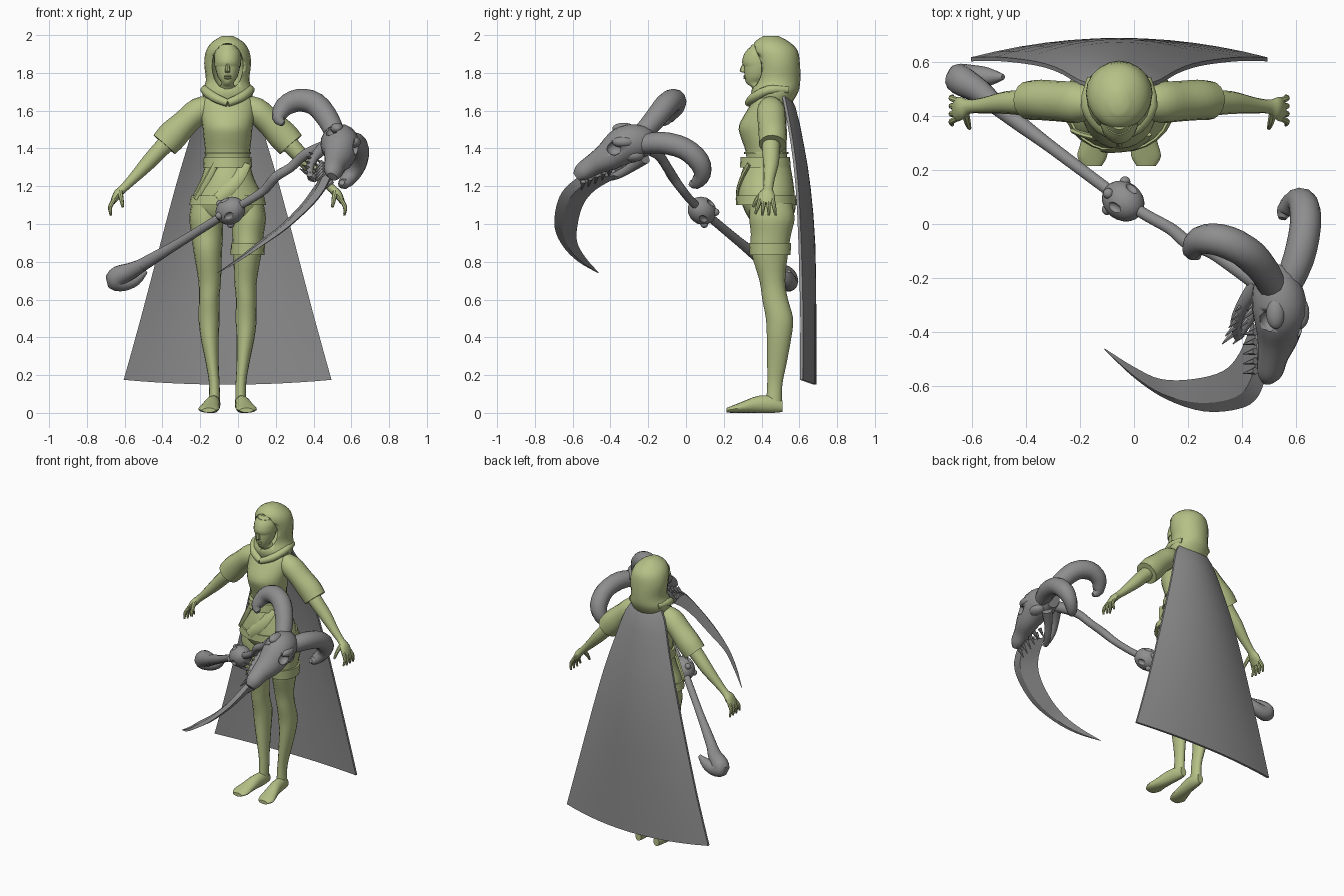
import bpy, bmesh, math
from mathutils import Vector, Matrix

cube = bpy.data.objects.get("Cube")
if cube:
    bpy.data.objects.remove(cube, do_unlink=True)

CX = -0.055            # centre line of the figure
X, Y, Z = Vector((1, 0, 0)), Vector((0, 1, 0)), Vector((0, 0, 1))


def material(name, colour):
    mat = bpy.data.materials.new(name)
    mat.use_nodes = True
    mat.diffuse_color = colour
    mat.node_tree.nodes["Principled BSDF"].inputs["Base Color"].default_value = colour
    return mat


GREEN = material("olive_green", (0.46, 0.53, 0.24, 1))
GREY = material("stone_grey", (0.27, 0.27, 0.27, 1))


def finish(name, bm, mat, angle=40):
    bmesh.ops.recalc_face_normals(bm, faces=bm.faces)
    mesh = bpy.data.meshes.new(name)
    bm.to_mesh(mesh)
    bm.free()
    mesh.materials.append(mat)
    obj = bpy.data.objects.new(name, mesh)
    bpy.context.collection.objects.link(obj)
    activate(obj)
    bpy.ops.object.shade_smooth_by_angle(angle=math.radians(angle))
    return obj


def activate(obj):
    bpy.ops.object.select_all(action='DESELECT')
    obj.select_set(True)
    bpy.context.view_layer.objects.active = obj


def skin(name, loops, mat, angle=40):
    """Join equal closed loops of points into a capped skin."""
    bm = bmesh.new()
    rows = [[bm.verts.new(p) for p in loop] for loop in loops]
    n = len(rows[0])
    for low, high in zip(rows, rows[1:]):
        for i in range(n):
            j = (i + 1) % n
            bm.faces.new((low[i], low[j], high[j], high[i]))
    bm.faces.new(rows[0])
    bm.faces.new(rows[-1])
    return finish(name, bm, mat, angle)


def spline(rows, steps):
    """Smooth interpolation through rows of numbers."""
    out = []
    for i in range(len(rows) - 1):
        a, b, c, d = rows[max(i - 1, 0)], rows[i], rows[i + 1], rows[min(i + 2, len(rows) - 1)]
        for k in range(steps):
            t = k / steps
            out.append([q + t / 2 * (r - p + t * (2 * p - 5 * q + 4 * r - s + t * (3 * (q - r) + s - p)))
                        for p, q, r, s in zip(a, b, c, d)])
    return out + [list(rows[-1])]


def sweep(name, rings, mat, n=16, ref=X, axis=None, steps=3):
    """Elliptical rings (x, y, z, radius along ref, radius across) along a path."""
    rings = spline(rings, steps)
    centres = [Vector(r[:3]) for r in rings]
    loops = []
    for i, r in enumerate(rings):
        tangent = axis or (centres[min(i + 1, len(rings) - 1)] - centres[max(i - 1, 0)]).normalized()
        side = (ref - tangent * ref.dot(tangent)).normalized()
        across = tangent.cross(side)
        loops.append([centres[i] + side * r[3] * math.cos(math.tau * k / n)
                      + across * r[4] * math.sin(math.tau * k / n) for k in range(n)])
    return skin(name, loops, mat)


def tube(name, rings, mat, n=14, ref=X):
    """Round tube from (x, y, z, radius)."""
    return sweep(name, [(*r, r[3]) for r in rings], mat, n, ref)


def body(name, rings, **kw):
    """Stack of level rings (y, z, rx, ry) on the centre line."""
    return sweep(name, [(CX, y, z, a, b) for y, z, a, b in rings], GREEN, axis=Z, **kw)


def flip(s, rings):
    return [(CX + s * r[0], *r[1:]) for r in rings]


def ball(name, loc, size, mat, turn=None):
    bm = bmesh.new()
    frame = turn.to_matrix().to_4x4() if turn else Matrix()
    bmesh.ops.create_uvsphere(bm, u_segments=20, v_segments=12, radius=1,
                              matrix=Matrix.Translation(loc) @ frame @ Matrix.Diagonal((*size, 1)))
    return finish(name, bm, mat)


def carve(obj, cutter):
    mod = obj.modifiers.new("hollow", 'BOOLEAN')
    mod.operation, mod.object, mod.solver = 'DIFFERENCE', cutter, 'EXACT'
    cutter.hide_render = True
    activate(obj)
    bpy.ops.object.modifier_apply(modifier=mod.name)
    bpy.data.objects.remove(cutter, do_unlink=True)


# Head, visor, nose, lips and hood
body("head", [(.42, 1.66, .05, .05), (.41, 1.72, .045, .06), (.37, 1.745, .032, .05), (.38, 1.78, .053, .07),
              (.39, 1.84, .067, .082), (.4, 1.9, .067, .085), (.41, 1.95, .045, .06)], n=20)
body("visor", [(.39, 1.835, .07, .086), (.39, 1.86, .072, .093), (.4, 1.9, .071, .092), (.41, 1.93, .06, .08)], n=20)
sweep("nose", [(CX, .31, 1.85, .008, .01), (CX, .3, 1.81, .014, .016), (CX, .32, 1.8, .01, .008)], GREEN, 8, axis=Z)
for part, z in (("upper_lip", 1.783), ("lower_lip", 1.772)):
    ball(part, (CX, .315, z), (.02, .012, .006), GREEN)
hood = body("hood", [(.46, 1.64, .12, .1), (.47, 1.7, .135, .125), (.485, 1.76, .115, .12), (.485, 1.85, .124, .118),
                     (.47, 1.92, .113, .12), (.455, 1.965, .08, .09), (.45, 1.995, .03, .04)], n=20)
carve(hood, ball("face_opening", (CX, .37, 1.835), (.086, .125, .122), GREEN))
for s in (-1, 1):
    tube("collar_fold", flip(s, [(0, .33, 1.64, .02), (.07, .36, 1.67, .025), (.12, .44, 1.71, .024),
                                 (.1, .54, 1.71, .02)]), GREEN, 10, Z)

# Torso, belts and skirt
body("tunic", [(.43, 1.3, .115, .11), (.425, 1.38, .118, .108), (.41, 1.46, .127, .12), (.405, 1.52, .133, .125),
               (.43, 1.6, .145, .108), (.445, 1.66, .135, .085), (.45, 1.7, .07, .06)], n=24)
body("waist_belt", [(.42, 1.3, .13, .135), (.42, 1.355, .126, .13)], n=24, steps=1)
body("chest_seam", [(.425, 1.37, .123, .118), (.425, 1.38, .123, .118)], n=24, steps=1)
body("skirt", [(.43, 1.32, .118, .12), (.425, 1.24, .14, .14), (.425, 1.16, .18, .15), (.425, 1.1, .196, .153)], n=24)
body("hip_belt", [(.425, 1.1, .204, .16), (.425, 1.15, .192, .158)], n=24, steps=1)
body("hips", [(.44, 1.02, .12, .1), (.445, 1.06, .185, .13), (.435, 1.12, .185, .145)], n=24)


def sash(name, start, end, width):
    """Flat band laid across the skirt from one angle to another."""
    rings = []
    for k in range(5):
        t = k / 4
        ang = math.radians(start + (end - start) * t)
        z = 1.32 - .19 * t
        rings.append((CX + (.125 + .065 * t) * math.cos(ang), .425 - (.125 + .03 * t) * math.sin(ang), z, width, .012))
    sweep(name, rings, GREEN, 8)


sash("front_sash", 45, 105, .035)
sash("side_sash", 120, 150, .02)

# Legs, feet, arms and hands
for s, side in ((-1, "right"), (1, "left")):
    sweep(side + "_leg", flip(s, [(.11, .45, 1.11, .08, .11), (.115, .455, 1.03, .088, .12), (.108, .45, .95, .084, .107),
                                  (.105, .443, .85, .075, .098), (.095, .457, .7, .06, .068), (.098, .472, .6, .054, .068),
                                  (.098, .495, .5, .056, .072), (.095, .493, .4, .048, .065), (.08, .48, .25, .033, .05),
                                  (.07, .47, .15, .028, .04), (.07, .465, .04, .03, .042)]), GREEN, axis=Z)
    sweep(side + "_foot", flip(s, [(.07, .51, .035, .022, .03), (.072, .46, .045, .034, .045), (.08, .38, .045, .04, .045),
                                   (.093, .3, .03, .05, .03), (.1, .25, .02, .055, .02), (.1, .215, .014, .035, .012)]),
          GREEN, axis=-Y)
    sweep(side + "_sleeve", flip(s, [(.08, .445, 1.62, .05, .06), (.15, .45, 1.6, .075, .07), (.22, .455, 1.54, .075, .07),
                                     (.29, .46, 1.47, .075, .08), (.335, .458, 1.42, .072, .076)]), GREEN, ref=Y)
    sweep(side + "_arm", flip(s, [(.29, .455, 1.46, .05, .05), (.35, .45, 1.4, .047, .045), (.42, .45, 1.325, .042, .04),
                                  (.5, .44, 1.24, .03, .028), (.555, .435, 1.185, .026, .022), (.58, .43, 1.16, .04, .024),
                                  (.6, .425, 1.13, .045, .017), (.61, .425, 1.11, .035, .012)]), GREEN, 12, Y)
    for k in range(4):
        base, tip = .458 - .022 * k, .475 - .036 * k
        tube(side + "_finger", flip(s, [(.6, base, 1.13, .012), (.622, (base + tip) / 2, 1.09, .011),
                                        (.618, tip, 1.045 + .008 * (k == 3), .006)]), GREEN, 8, Y)
    tube(side + "_thumb", flip(s, [(.57, .41, 1.17, .015), (.562, .375, 1.13, .012), (.555, .355, 1.09, .007)]), GREEN, 8, Y)
sweep("thigh_band", flip(1, [(.105, .445, .835, .09, .108), (.108, .445, .9, .09, .112)]), GREEN, 20, axis=Z, steps=1)

# Cape: bowed rows of (z, half width, edge y, centre y)
rows = spline([(1.71, .09, .515, .525), (1.62, .15, .535, .58), (1.42, .21, .57, .625), (1.2, .275, .595, .66),
               (.9, .355, .61, .685), (.5, .46, .62, .69), (.175, .55, .618, .69)], 2)
cape = []
for z, half, edge, mid in rows:
    arc = []
    for k in range(13):
        u = k / 6 - 1
        bow = 1 - u * u
        sag = .025 * bow * (1.7 - z) / 1.5
        arc.append(Vector((CX + half * u, edge + (mid - edge) * bow, z - sag)))
    cape.append(arc + [p - Y * .015 for p in reversed(arc)])
skin("cape", cape, GREY)

# Scythe shaft with hooked pommel and a hollow knot
tube("lower_shaft", [(-.53, .455, .77, .036), (-.42, .37, .835, .03), (-.3, .28, .907, .024), (-.04, .085, 1.07, .022)], GREY, ref=Z)
tube("pommel_hook", [(-.5, .43, .785, .033), (-.57, .49, .75, .045), (-.63, .525, .725, .055), (-.645, .54, .7, .055),
                     (-.6, .545, .69, .045), (-.54, .545, .71, .035), (-.485, .545, .75, .01)], GREY, ref=Y)
tube("upper_shaft", [(-.04, .085, 1.07, .022), (.05, .03, 1.12, .022), (.14, -.02, 1.18, .023), (.2, -.07, 1.25, .026),
                     (.28, -.1, 1.3, .025), (.36, -.15, 1.37, .028), (.5, -.24, 1.42, .04)], GREY, ref=Z)
along = Vector((.51, -.385, .32))
turn = along.to_track_quat('Z', 'Y')
knot_at = Vector((-.04, .085, 1.07))
knot = ball("shaft_knot", knot_at, (.072, .072, .085), GREY, turn)
for k in range(4):
    ang = math.tau * k / 4 + .6
    out = turn @ Vector((math.cos(ang), math.sin(ang), .25))
    carve(knot, ball("knot_hole", knot_at + out * .075, (.02, .02, .03), GREY, turn))
    ball("knot_stud", knot_at + turn @ Vector((math.sin(ang + .8), math.cos(ang + .8), -.6)) * .062, (.02, .02, .02), GREY)

# Horned skull with eye sockets, jaw and teeth
crown = Vector((.6, 0, .75))
skull = sweep("skull", [(.53, -.17, 1.41, .05, .05), (.53, -.23, 1.43, .09, .09), (.54, -.32, 1.42, .105, .1),
                        (.535, -.41, 1.36, .075, .085), (.515, -.49, 1.315, .055, .06), (.505, -.55, 1.275, .045, .05),
                        (.5, -.58, 1.25, .02, .03)], GREY, 16, crown)
for spot in ((.5, -.36, 1.49), (.62, -.38, 1.4)):
    carve(skull, ball("eye_socket", spot, (.035, .04, .035), GREY))
for s in (-1, 1):
    brow = Vector((.57, -.33, 1.47)) + Vector((.75, 0, -.6)) * .06 * s
    ball("brow_ridge", brow, (.035, .06, .03), GREY)
    ball("cheek_bone", brow + Vector((-.04, .05, -.07)), (.045, .06, .035), GREY)
    tube("jaw_branch", [(.5 + .04 * s, -.22, 1.38 - .03 * s, .035), (.44 + .03 * s, -.29, 1.33 - .03 * s, .026),
                        (.4 + .02 * s, -.36, 1.28 - .02 * s, .022), (.385, -.42, 1.24, .016)], GREY, 10)
    for k in range(5):
        root = Vector((.475 + .025 * s, -.4 - .036 * k, 1.31 - .016 * k - .02 * s))
        tooth = root + Vector((-.045, -.01, -.045))
        tube("upper_tooth", [(*root, .014), (*tooth, .002)], GREY, 6, Y)
        root = Vector((.43 + .02 * s - .012 * k, -.29 - .03 * k, 1.34 - .022 * k - .02 * s))
        tooth = root + Vector((-.035, -.035, .02))
        tube("lower_tooth", [(*root, .012), (*tooth, .002)], GREY, 6, Z)
tube("upper_horn", [(.52, -.25, 1.46, .05), (.48, -.17, 1.55, .058), (.41, -.1, 1.635, .062), (.32, -.06, 1.655, .06),
                    (.245, -.06, 1.62, .052), (.215, -.1, 1.56, .035), (.24, -.12, 1.53, .015)], GREY, 12, Y)
tube("lower_horn", [(.56, -.25, 1.42, .05), (.61, -.13, 1.43, .058), (.635, -.01, 1.4, .058), (.63, .07, 1.33, .056),
                    (.6, .085, 1.26, .045), (.56, .05, 1.215, .032), (.55, .02, 1.22, .015)], GREY, 12, X)

# Curved blade: spine and cutting edge, four-sided section
spine = spline([(.5, -.53, 1.28), (.46, -.64, 1.19), (.39, -.685, 1.1), (.26, -.695, .98), (.12, -.65, .88),
                (0, -.57, .8), (-.11, -.465, .74)], 4)
edge = spline([(.44, -.36, 1.25), (.39, -.48, 1.18), (.33, -.545, 1.1), (.22, -.575, .99), (.1, -.575, .9),
               (0, -.53, .82), (-.108, -.462, .743)], 4)
blade = []
for i in range(len(spine)):
    a, b = Vector(spine[i]), Vector(edge[i])
    way = Vector(spine[min(i + 1, len(spine) - 1)]) - Vector(spine[max(i - 1, 0)])
    thick = way.cross(b - a).normalized() * .028 * (1 - .95 * i / (len(spine) - 1))
    ridge = a.lerp(b, .3)
    blade.append([a, ridge + thick, b, ridge - thick])
skin("scythe_blade", blade, GREY, 25)
